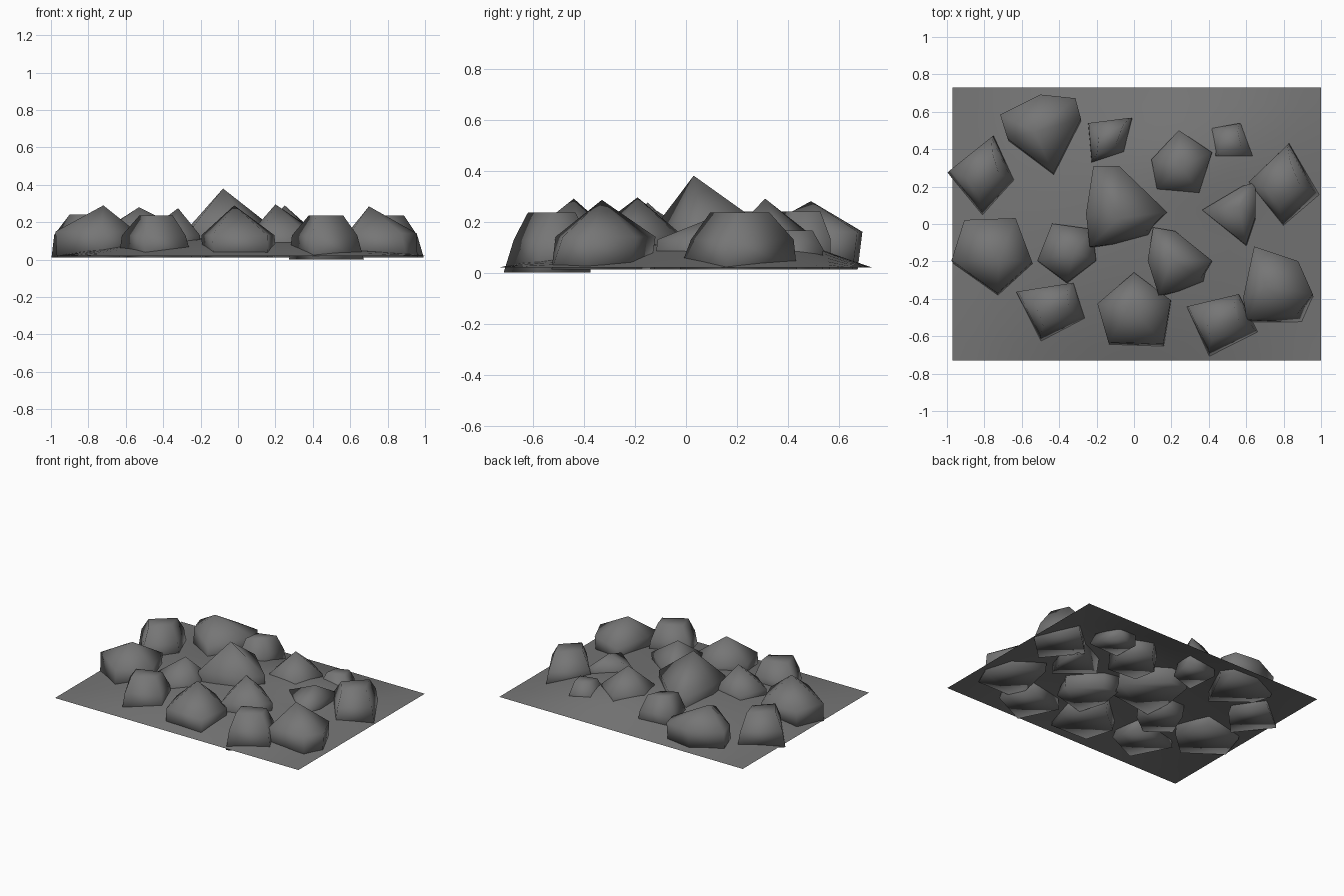
import bpy, bmesh, math
from mathutils import Vector

if "Cube" in bpy.data.objects:
    bpy.data.objects.remove(bpy.data.objects["Cube"])

grey = bpy.data.materials.new("stone_grey")
grey.diffuse_color = (0.18, 0.18, 0.18, 1)
grey.use_nodes = True
grey.node_tree.nodes["Principled BSDF"].inputs["Base Color"].default_value = grey.diffuse_color


def finish(name, bm):
    bmesh.ops.recalc_face_normals(bm, faces=bm.faces)
    for f in bm.faces:
        f.smooth = True
    me = bpy.data.meshes.new(name)
    bm.to_mesh(me)
    bm.free()
    me.materials.append(grey)
    ob = bpy.data.objects.new(name, me)
    bpy.context.collection.objects.link(ob)
    return ob


def rock(name, outline, rings, apex=None, notch=None):
    """Stack rings (scale along +x+y, scale along +x-y, z, x shift, y shift);
    close with an apex or a flat cap. A notch index pulls that shoulder corner in."""
    bm = bmesh.new()
    pts = [Vector(p) for p in outline]
    n = len(pts)
    mid = sum(pts, Vector((0, 0))) / n
    along, across = Vector((1, 1)).normalized(), Vector((1, -1)).normalized()
    loops = []
    for level, (sa, sc, z, sx, sy) in enumerate(rings):
        loop = []
        for i, p in enumerate(pts):
            d = (p - mid) * (0.82 if level and i == notch else 1)
            q = mid + along * d.dot(along) * sa + across * d.dot(across) * sc
            loop.append(bm.verts.new((q.x + sx, q.y + sy, z)))
        loops.append(loop)
    for lo, hi in zip(loops, loops[1:]):
        for i in range(n):
            j = (i + 1) % n
            bm.faces.new((lo[i], lo[j], hi[j], hi[i]))
    bm.faces.new(loops[0][::-1])
    if apex:
        tip = bm.verts.new(apex)
        for i in range(n):
            bm.faces.new((loops[-1][i], loops[-1][(i + 1) % n], tip))
    else:
        bm.faces.new(loops[-1])
    return finish(name, bm)


def peaked(name, outline, apex, shoulder=0.13, notch=None):
    rock(name, outline, [(0.97, 0.97, 0.012, 0.005, -0.012),
                         (0.98, 0.98, shoulder, 0, 0.005)], apex, notch)


def blocky(name, outline, top=0.235, base=0.012):
    rock(name, outline, [(1, 1, base, 0.003, -0.005),
                         (0.88, 0.87, top * 0.55, -0.008, 0.012),
                         (0.6, 0.4, top, -0.005, 0.005)])


# Gently domed ground sheet, a little higher towards the back right
bm = bmesh.new()
N = 16
grid = []
for j in range(N + 1):
    v = 2 * j / N - 1
    grid.append([])
    for i in range(N + 1):
        u = 2 * i / N - 1
        edge = (1 - u * u) * (1 - v * v)
        swell = 0.07 * math.exp(-((u - 0.38) ** 2 + (v - 0.6) ** 2) / 0.18)
        z = 0.02 + (0.1 + swell) * edge
        grid[j].append(bm.verts.new((0.015 + 0.985 * u, 0.73 * v, z)))
for j in range(N):
    for i in range(N):
        bm.faces.new((grid[j][i], grid[j][i + 1], grid[j + 1][i + 1], grid[j + 1][i]))
finish("ground_sheet", bm)

# Four-sided blunt rocks
blocky("rock_left_back", [(-1, .28), (-.75, .48), (-.63, .23), (-.81, .04)], 0.24)
blocky("rock_back_middle", [(-.25, .54), (0, .57), (-.04, .37), (-.23, .31)], 0.24)
blocky("rock_back_small", [(.41, .51), (.58, .54), (.66, .34), (.42, .33)], 0.165)
blocky("rock_right", [(.83, .44), (.99, .16), (.8, -.02), (.6, .22)])
blocky("rock_front_left", [(-.64, -.36), (-.31, -.31), (-.25, -.51), (-.5, -.63)])
blocky("rock_front_right", [(.27, -.44), (.57, -.37), (.67, -.58), (.4, -.71)], base=0.0)

# Five-sided domed rocks
peaked("rock_back_dome", [(.24, .5), (.42, .38), (.35, .16), (.12, .18), (.09, .34)],
       (.25, .31, .29), 0.14)
peaked("rock_left_dome", [(-.91, .02), (-.63, .03), (-.54, -.21), (-.73, -.38), (-.98, -.2)],
       (-.72, -.19, .29), 0.15)
peaked("rock_inner_dome", [(-.44, 0), (-.22, -.03), (-.2, -.2), (-.36, -.32), (-.52, -.2)],
       (-.32, -.15, .275))
peaked("rock_front_dome", [(0, -.26), (.2, -.41), (.16, -.65), (-.14, -.64), (-.2, -.43)],
       (-.02, -.44, .29))

# Three-cornered craggy rocks
peaked("rock_back_crag", [(-.72, .58), (-.5, .69), (-.31, .67), (-.28, .56), (-.43, .26),
                          (-.68, .45)], (-.53, .49, .28), 0.16)
peaked("rock_right_small", [(.58, .2), (.65, .22), (.65, .03), (.6, -.12), (.36, .07)],
       (.56, .09, .21), 0.13)
peaked("rock_centre", [(-.22, .31), (-.08, .31), (.18, .06), (.1, -.08), (-.24, -.13),
                       (-.26, .05)], (-.08, .03, .38), 0.18, 3)
peaked("rock_inner_crag", [(.1, -.02), (.22, -.04), (.42, -.2), (.39, -.32), (.13, -.39),
                           (.07, -.2)], (.2, -.19, .295), 0.15, 3)
peaked("rock_front_crag", [(.64, -.12), (.88, -.2), (.96, -.38), (.9, -.52), (.6, -.52),
                           (.58, -.4)], (.7, -.33, .285), 0.14, 3)
